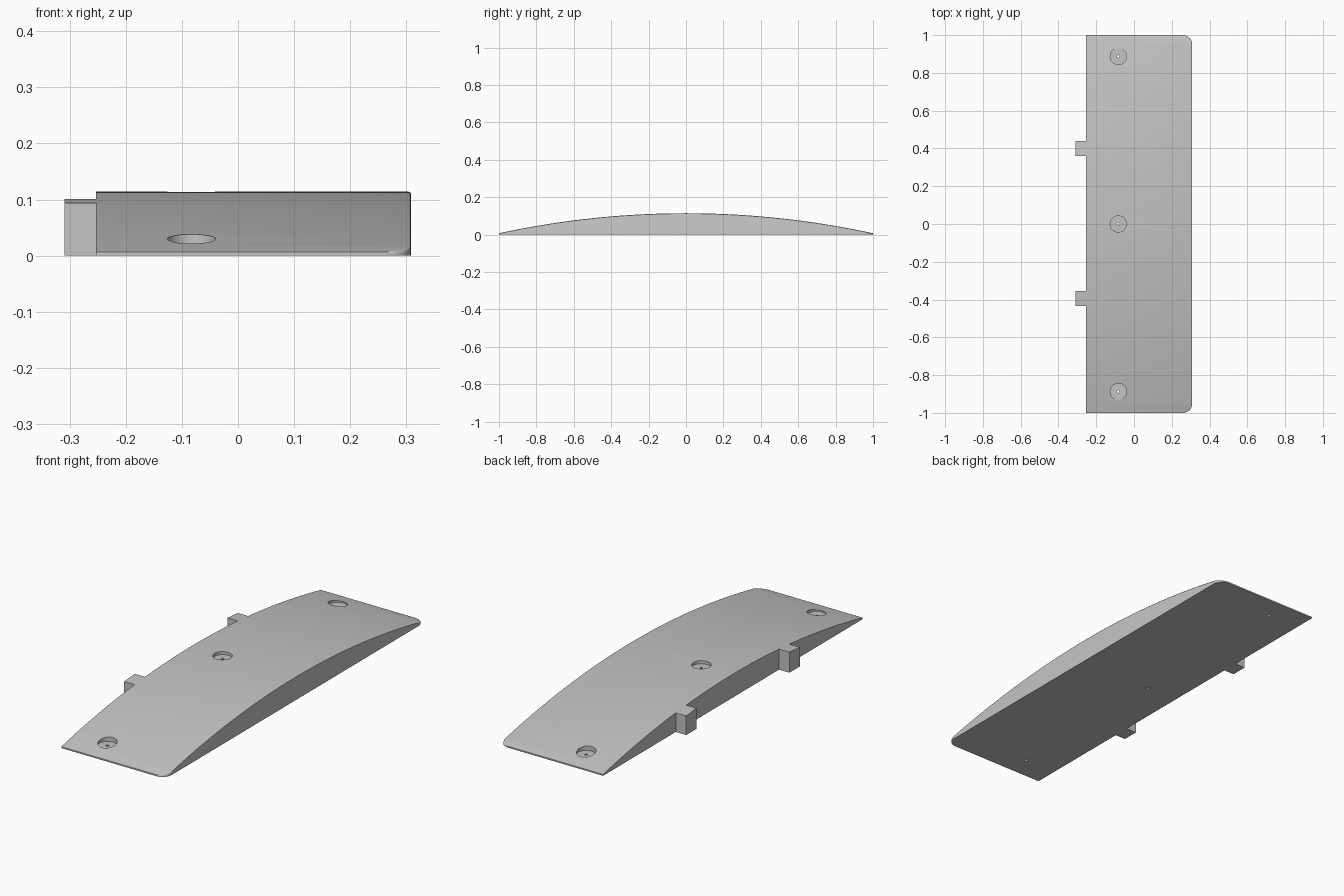
import bpy, bmesh, math
from mathutils import Matrix

cube = bpy.data.objects.get("Cube")
if cube:
    bpy.data.objects.remove(cube, do_unlink=True)

LEFT, RIGHT, TAB_X = -0.253, 0.308, -0.309
PEAK, SAG = 0.114, 0.107
RADIUS = (1 + SAG ** 2) / (2 * SAG)
HOLE_X = -0.083


def arc_z(y):
    return PEAK - RADIUS + math.sqrt(RADIUS ** 2 - y ** 2)


def new_object(name, bm):
    mesh = bpy.data.meshes.new(name)
    bmesh.ops.recalc_face_normals(bm, faces=bm.faces)
    bm.to_mesh(mesh)
    bm.free()
    obj = bpy.data.objects.new(name, mesh)
    bpy.context.collection.objects.link(obj)
    return obj


def prism(name, points, direction):
    """Extrude a closed outline of 3D points along a direction."""
    bm = bmesh.new()
    face = bm.faces.new([bm.verts.new(p) for p in points])
    ext = bmesh.ops.extrude_face_region(bm, geom=[face])
    verts = [v for v in ext["geom"] if isinstance(v, bmesh.types.BMVert)]
    bmesh.ops.translate(bm, verts=verts, vec=direction)
    return new_object(name, bm)


def boolean(obj, cutter, operation):
    """Apply a boolean and drop the cutter."""
    mod = obj.modifiers.new("cut", "BOOLEAN")
    mod.operation, mod.object, mod.solver = operation, cutter, "EXACT"
    bpy.context.view_layer.update()
    graph = bpy.context.evaluated_depsgraph_get()
    mesh = bpy.data.meshes.new_from_object(obj.evaluated_get(graph))
    obj.modifiers.clear()
    obj.data = mesh
    bpy.data.objects.remove(cutter, do_unlink=True)


# Plan outline: straight left edge with two tabs, rounded right corners
corner, plan = 0.05, [(LEFT, -1)]
for side, start in ((-1, -90), (1, 0)):
    for i in range(13):
        a = math.radians(start + 90 * i / 12)
        plan.append((RIGHT - corner + corner * math.cos(a),
                     side * (1 - corner) + corner * math.sin(a)))
plan.append((LEFT, 1))
for low, high in ((0.36, 0.44), (-0.435, -0.355)):
    plan += [(LEFT, high), (TAB_X, high), (TAB_X, low), (LEFT, low)]
body = prism("curved_plate", [(x, y, 0) for x, y in plan], (0, 0, 0.2))

# Arched top, made by intersecting with a long curved bar
steps = 64
ys = [-1.04 + 2.08 * i / steps for i in range(steps + 1)]
bar = [(-0.5, y, arc_z(y)) for y in ys] + [(-0.5, 1.04, -0.1), (-0.5, -1.04, -0.1)]
boolean(body, prism("arch_cutter", bar, (1, 0, 0)), "INTERSECT")

# Softened upper right edge
bm = bmesh.new()
bm.from_mesh(body.data)
bm.normal_update()
edges = []
for e in bm.edges:
    if len(e.link_faces) == 2:
        a, b = sorted((f.normal for f in e.link_faces), key=lambda n: n.z)
        if b.z > 0.9 and abs(a.z) < 0.1 and a.x > 0.3:
            edges.append(e)
bmesh.ops.bevel(bm, geom=edges, offset=0.004, segments=3, profile=0.5,
                affect="EDGES", clamp_overlap=False)
bm.to_mesh(body.data)
bm.free()


def cylinder(name, y, radius, bottom, top, sides):
    bm = bmesh.new()
    bmesh.ops.create_cone(bm, cap_ends=True, segments=sides, radius1=radius,
                          radius2=radius, depth=top - bottom,
                          matrix=Matrix.Translation((HOLE_X, y, (top + bottom) / 2)))
    return new_object(name, bm)


# Screw recesses with pilot holes running through to the underside
for y in (-0.887, 0, 0.887):
    floor = arc_z(y) - 0.015
    boolean(body, cylinder("recess_cutter", y, 0.043, floor, 0.3, 40), "DIFFERENCE")
    boolean(body, cylinder("pilot_cutter", y, 0.007, -0.1, floor + 0.005, 16), "DIFFERENCE")

# Plain grey material
grey = bpy.data.materials.new("light_grey")
colour = (0.55, 0.55, 0.55, 1)
grey.use_nodes = True
grey.diffuse_color = colour
grey.node_tree.nodes["Principled BSDF"].inputs["Base Color"].default_value = colour
body.data.materials.clear()
body.data.materials.append(grey)

bpy.ops.object.select_all(action="DESELECT")
body.select_set(True)
bpy.context.view_layer.objects.active = body
bpy.ops.object.shade_smooth_by_angle(angle=math.radians(30))
